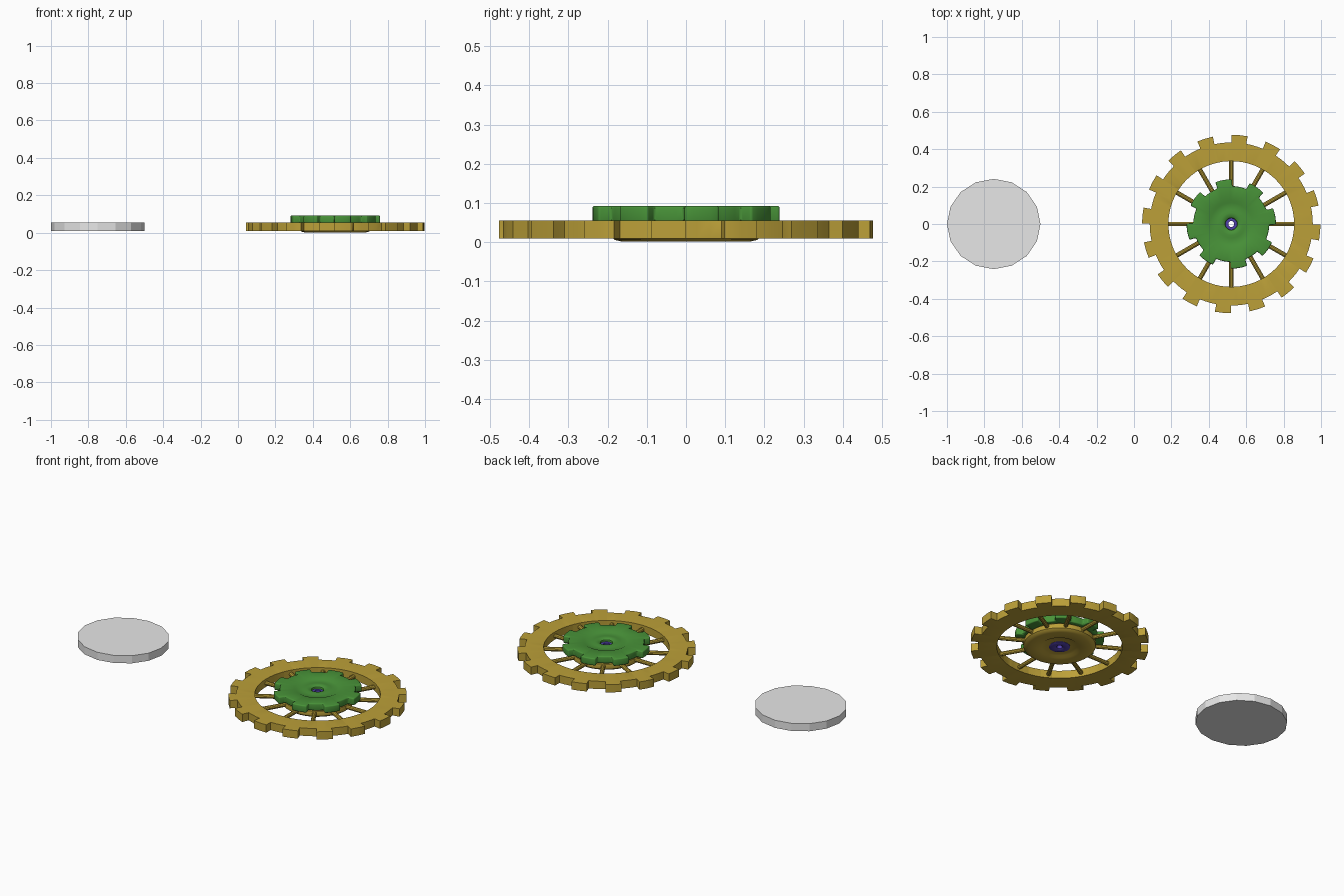
import bpy, bmesh, math

if "Cube" in bpy.data.objects:
    bpy.data.objects.remove(bpy.data.objects["Cube"])

CX = 0.52  # wheel centre on x


def material(name, rgb):
    m = bpy.data.materials.new(name)
    m.diffuse_color = (*rgb, 1)
    m.use_nodes = True
    m.node_tree.nodes["Principled BSDF"].inputs["Base Color"].default_value = m.diffuse_color
    return m


brass = material("brass yellow", (0.50, 0.35, 0.04))
green = material("gear green", (0.065, 0.29, 0.04))
blue = material("axle blue", (0.08, 0.05, 0.40))
grey = material("plain grey", (0.8, 0.8, 0.8))


def finish(bm, name, mat, smooth=True):
    bmesh.ops.recalc_face_normals(bm, faces=bm.faces)
    me = bpy.data.meshes.new(name)
    bm.to_mesh(me)
    bm.free()
    me.materials.append(mat)
    if smooth:
        for p in me.polygons:
            p.use_smooth = True
        me.set_sharp_from_angle(angle=math.radians(32))
    ob = bpy.data.objects.new(name, me)
    bpy.context.collection.objects.link(ob)
    return ob


def tooth_outline(n, phase, root, tip, half_root, half_tip, tip_seg, gap_seg):
    """Polar points (angle, radius) of a gear edge, angles in degrees."""
    pts = []
    pitch = 360 / n
    for k in range(n):
        a = phase + k * pitch
        for i in range(tip_seg + 1):
            pts.append((a - half_tip + 2 * half_tip * i / tip_seg, tip))
        gap = pitch - 2 * half_root
        for i in range(gap_seg + 1):
            pts.append((a + half_root + gap * i / gap_seg, root))
    return [(math.radians(a), r) for a, r in pts]


def ring(name, mat, outline, profile, bevel=0, bevel_from=0):
    """Closed lathe; a radius of None in the profile follows the outline."""
    bm = bmesh.new()
    loops = [[bm.verts.new(((r or ro) * math.cos(a), (r or ro) * math.sin(a), z))
              for a, ro in outline] for r, z in profile]
    n = len(outline)
    for i, la in enumerate(loops):
        lb = loops[(i + 1) % len(loops)]
        for j in range(n):
            k = (j + 1) % n
            bm.faces.new((la[j], la[k], lb[k], lb[j]))
    bmesh.ops.recalc_face_normals(bm, faces=bm.faces)
    if bevel:
        edges = [e for e in bm.edges if e.calc_face_angle(0) > math.radians(30)
                 and min(v.co.xy.length for v in e.verts) > bevel_from]
        bmesh.ops.bevel(bm, geom=edges, offset=bevel, segments=3, profile=0.5,
                        affect='EDGES', clamp_overlap=True)
    ob = finish(bm, name, mat)
    ob.location.x = CX
    return ob


circle = [(math.tau * i / 64, 1) for i in range(64)]

# Large toothed rim
ring("large_gear_rim", brass,
     tooth_outline(16, -5.4, 0.436, 0.477, 5.2, 5.2, 2, 3),
     [(None, 0.055), (0.336, 0.055), (0.336, 0.009), (None, 0.009)], 0.011)

# Hub carrying the spokes, dished underneath
ring("wheel_hub", brass, circle,
     [(0.165, 0.002), (0.182, 0.006), (0.193, 0.015), (0.195, 0.028),
      (0.192, 0.042), (0.182, 0.050), (0.05, 0.050), (0.05, 0.010),
      (0.095, 0.010), (0.108, 0.002)])

# Twelve round spokes
for i in range(12):
    bm = bmesh.new()
    bmesh.ops.create_cone(bm, cap_ends=True, segments=10, radius1=0.012,
                          radius2=0.012, depth=0.18)
    ob = finish(bm, f"spoke_{i + 1}", brass)
    a = math.tau * i / 12
    ob.rotation_euler = (0, math.pi / 2, a)
    ob.location = (CX + 0.26 * math.cos(a), 0.26 * math.sin(a), 0.031)

# Small gear on top with a shallow ring groove and centre hole
ring("small_gear", green,
     tooth_outline(8, 10, 0.203, 0.239, 11.5, 10.8, 4, 4),
     [(None, 0.093), (0.125, 0.093), (0.113, 0.087), (0.075, 0.087),
      (0.06, 0.090), (0.042, 0.088), (0.033, 0.082), (0.031, 0.072),
      (0.031, 0.051), (None, 0.051)], 0.008, 0.19)

# Hollow axle bush
ring("axle_bush", blue, circle,
     [(0.056, 0.008), (0.045, 0.003), (0.025, 0.003), (0.016, 0.008),
      (0.016, 0.072), (0.031, 0.072), (0.031, 0.050), (0.056, 0.050)])

# Plain flat-sided disc
bm = bmesh.new()
bmesh.ops.create_cone(bm, cap_ends=True, segments=16, radius1=0.25,
                      radius2=0.25, depth=0.045)
rot = [v for v in bm.verts]
for v in rot:
    v.co.y *= 0.965
disc = finish(bm, "plain_disc", grey, smooth=False)
disc.location = (-0.75, 0, 0.032)
